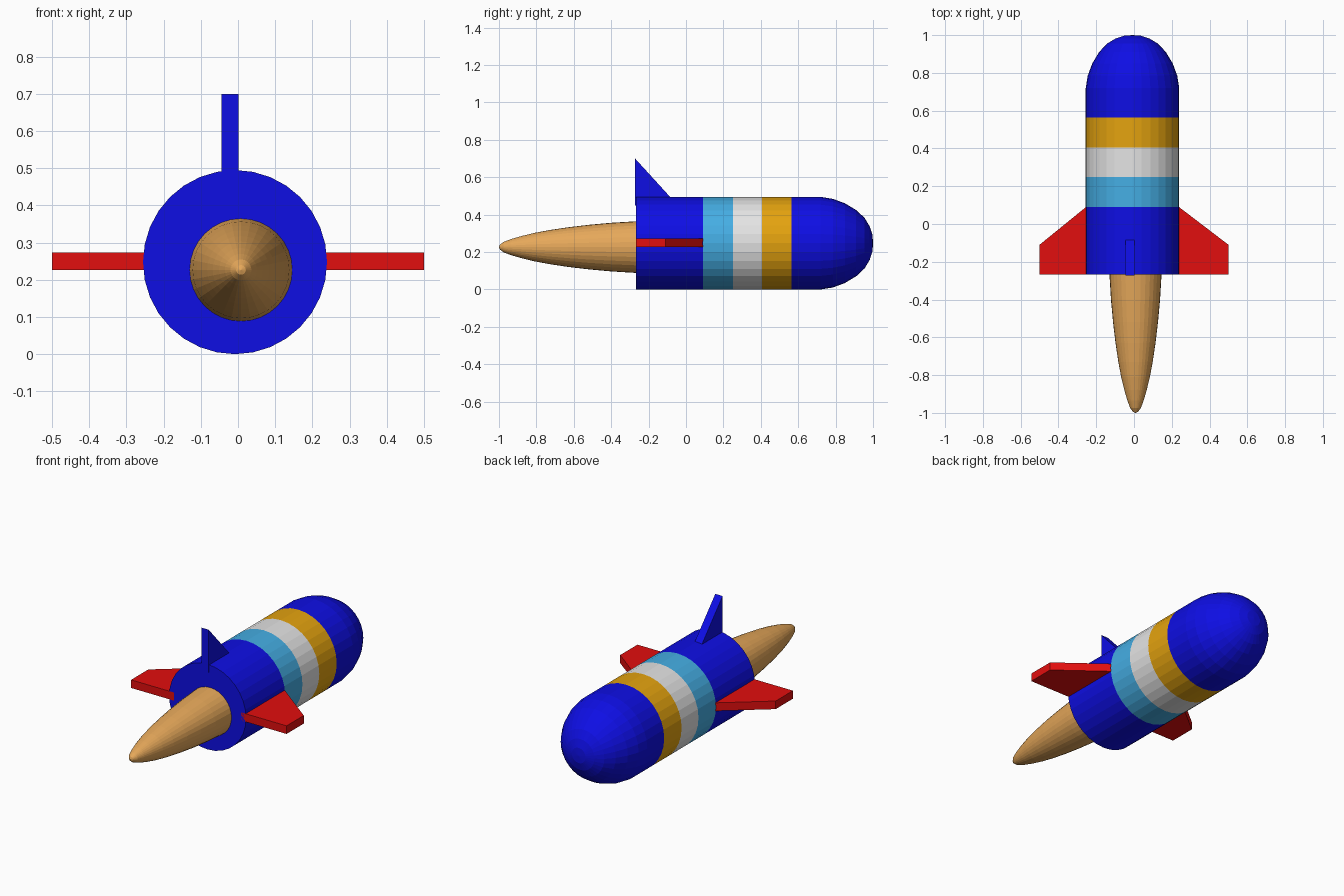
import bpy, bmesh, math

if "Cube" in bpy.data.objects:
    bpy.data.objects.remove(bpy.data.objects["Cube"])


def material(name, rgb):
    """Flat material from 0-255 display values, stored as linear."""
    lin = [((c / 255 + 0.055) / 1.055) ** 2.4 if c > 10 else c / 255 / 12.92 for c in rgb]
    m = bpy.data.materials.new(name)
    m.diffuse_color = (*lin, 1)
    m.use_nodes = True
    m.node_tree.nodes["Principled BSDF"].inputs["Base Color"].default_value = m.diffuse_color
    return m


BLUE = material("blue", (14, 14, 228))
SKY = material("sky_blue", (69, 174, 228))
WHITE = material("white", (228, 228, 228))
GOLD = material("gold", (228, 163, 15))
RED = material("red", (226, 14, 14))
TAN = material("tan", (230, 168, 90))


def finish(name, bm, mats):
    bmesh.ops.recalc_face_normals(bm, faces=bm.faces)
    me = bpy.data.meshes.new(name)
    bm.to_mesh(me)
    bm.free()
    for m in mats:
        me.materials.append(m)
    ob = bpy.data.objects.new(name, me)
    bpy.context.collection.objects.link(ob)
    return ob


def lathe(name, profile, cx, cz, mats, sides=32, bands=()):
    """Turn a (y, radius) profile around a y axis; bands = (y0, y1, slot)."""
    bm = bmesh.new()
    rings = []
    for y, r in profile:
        n = sides if r > 0 else 1
        rings.append([bm.verts.new((cx + r * math.cos(2 * math.pi * i / sides), y,
                                    cz + r * math.sin(2 * math.pi * i / sides)))
                      for i in range(n)])
    for a, b in zip(rings, rings[1:]):
        for i in range(sides):
            j = (i + 1) % sides
            quad = [a[i % len(a)], a[j % len(a)], b[j % len(b)], b[i % len(b)]]
            bm.faces.new(list(dict.fromkeys(quad)))
    for ring in (rings[0], rings[-1]):
        if len(ring) > 1:
            bm.faces.new(ring)
    for f in bm.faces:
        y = f.calc_center_median().y
        for y0, y1, slot in bands:
            if y0 < y < y1:
                f.material_index = slot
    return finish(name, bm, mats)


def plate(name, outline, offset, mat):
    """Extrude a flat outline by an offset vector."""
    bm = bmesh.new()
    face = bm.faces.new([bm.verts.new(p) for p in outline])
    out = bmesh.ops.extrude_face_region(bm, geom=[face], use_keep_orig=True)
    verts = [v for v in out["geom"] if isinstance(v, bmesh.types.BMVert)]
    bmesh.ops.translate(bm, verts=verts, vec=offset)
    return finish(name, bm, [mat])


REAR = -0.268

# Striped body with rounded nose
lathe("body",
      [(REAR, .2475), (.09, .2475), (.25, .2475), (.405, .2475), (.565, .2475),
       (.72, .2475), (.785, .237), (.85, .213), (.91, .177), (.955, .135),
       (.982, .09), (.997, .044), (1.0, 0)],
      -.008, .2475, [BLUE, SKY, WHITE, GOLD],
      bands=((.09, .25, 1), (.25, .405, 2), (.405, .565, 3)))

# Tapered exhaust flame
lathe("tail_flame",
      [(REAR + .002, .138), (-.4, .130), (-.52, .119), (-.63, .106), (-.73, .091),
       (-.81, .076), (-.88, .059), (-.935, .043), (-.975, .028), (-.995, .013), (-1.0, 0)],
      .008, .2265, [TAN])

# Side wings, root sunk into the body
for side, root in (("right", .238), ("left", -.254)):
    s = 1 if root > 0 else -1
    plate(side + "_wing",
          [(root - s * .03, .09, .226), (root, .09, .226), (s * .5, -.11, .226),
           (s * .5, REAR, .226), (root - s * .03, REAR, .226)],
          (0, 0, .047), RED)

# Upright tail fin
plate("tail_fin",
      [(-.045, REAR - .004, .45), (-.045, REAR - .004, .70), (-.045, -.085, .495),
       (-.045, -.075, .45)],
      (.047, 0, 0), BLUE)
